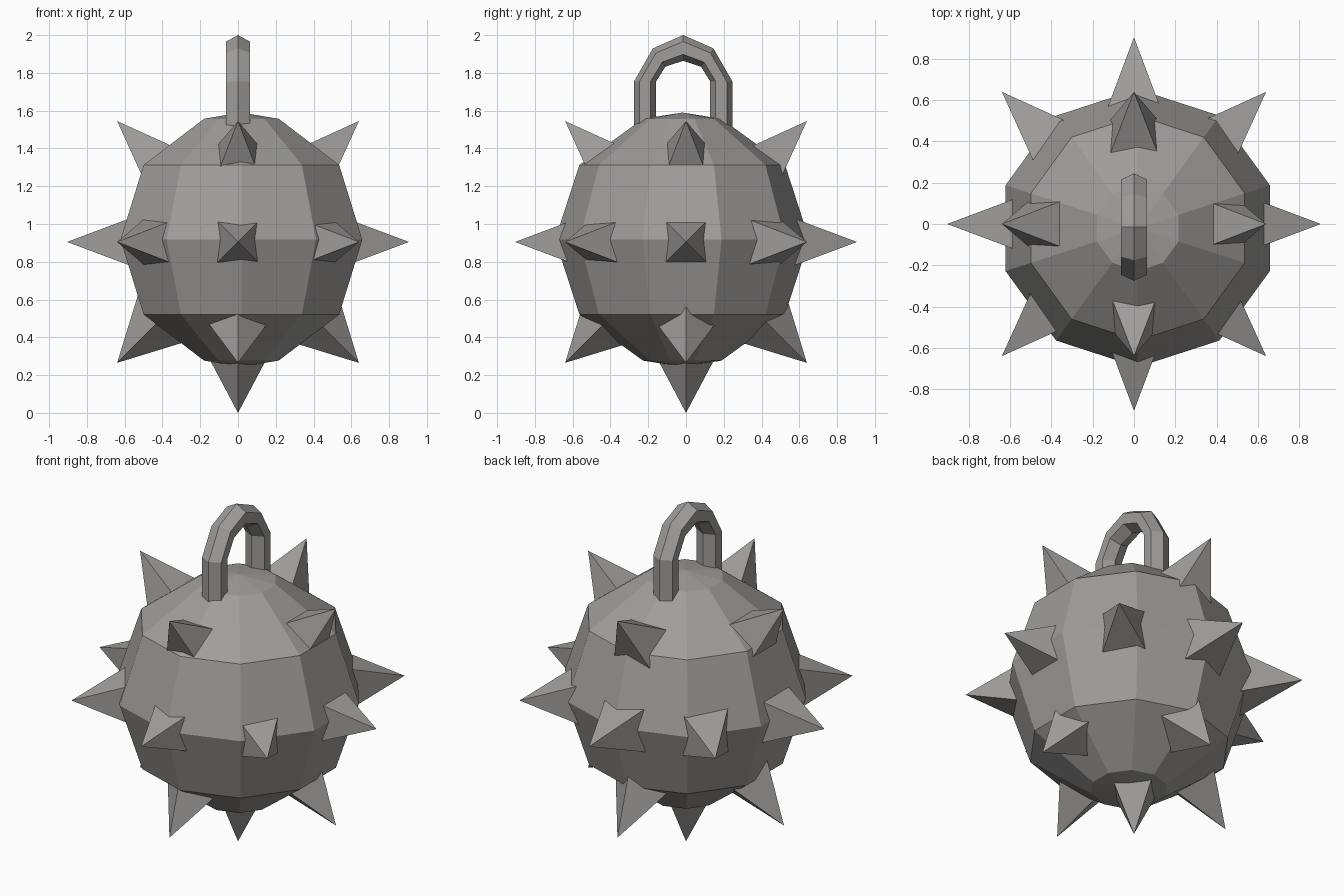
import bpy, bmesh, math
from mathutils import Vector

if "Cube" in bpy.data.objects:
    bpy.data.objects.remove(bpy.data.objects["Cube"])

iron = bpy.data.materials.new("dull_iron_grey")
iron.diffuse_color = (0.35, 0.34, 0.33, 1)
iron.use_nodes = True
iron.node_tree.nodes["Principled BSDF"].inputs["Base Color"].default_value = iron.diffuse_color


def finish(bm, name):
    bmesh.ops.recalc_face_normals(bm, faces=bm.faces)
    mesh = bpy.data.meshes.new(name)
    bm.to_mesh(mesh)
    bm.free()
    mesh.materials.append(iron)
    obj = bpy.data.objects.new(name, mesh)
    bpy.context.collection.objects.link(obj)
    return obj


def bridge(bm, a, b):
    n = len(a)
    for i in range(n):
        bm.faces.new((a[i], a[(i + 1) % n], b[(i + 1) % n], b[i]))


# Ball: ten sides, five rings and two shallow pole caps
R, CENTRE = 0.673, Vector((0.018, -0.02, 0.917))
bm = bmesh.new()
rings = []
for polar in (18, 54, 90, 126, 162):
    t = math.radians(polar)
    ring = []
    for i in range(10):
        a = math.radians(18 + 36 * i)
        p = Vector((math.sin(t) * math.cos(a), math.sin(t) * math.sin(a), math.cos(t)))
        ring.append(bm.verts.new(CENTRE + R * p))
    rings.append(ring)
for a, b in zip(rings, rings[1:]):
    bridge(bm, a, b)
for ring, sign in ((rings[0], 1), (rings[-1], -1)):
    pole = bm.verts.new(CENTRE + Vector((0, 0, sign * R)))
    for i in range(10):
        bm.faces.new((ring[i], ring[(i + 1) % 10], pole))
finish(bm, "ball")


# Spikes: four-sided pyramids pointing out of the ball
HUB, TIP, BASE, SLOPE = Vector((0, 0, 0.905)), 0.905, 0.55, 0.375


def spike(name, azimuth, elevation, twist=0):
    az, el = math.radians(azimuth), math.radians(elevation)
    d = Vector((math.cos(el) * math.cos(az), math.cos(el) * math.sin(az), math.sin(el)))
    side = Vector((-math.sin(az), math.cos(az), 0))
    up = d.cross(side)
    reach = (TIP - BASE) * SLOPE * math.sqrt(2)
    bm = bmesh.new()
    tip = bm.verts.new(HUB + d * TIP)
    corners = []
    for i in range(4):
        a = math.radians(45 + twist + 90 * i)
        corners.append(bm.verts.new(
            HUB + d * BASE + reach * (side * math.cos(a) + up * math.sin(a))))
    for i in range(4):
        bm.faces.new((corners[i], corners[(i + 1) % 4], tip))
    bm.faces.new(corners)
    finish(bm, name)


for i in range(8):
    spike(f"middle_spike_{i + 1}", 45 * i, 0)
for i in range(4):
    spike(f"upper_spike_{i + 1}", 90 * i, 45)
    spike(f"lower_spike_{i + 1}", 90 * i, -45, 45)
spike("bottom_spike", 0, -90, 45)


# Hanging loop: hexagonal bar swept over an arch, given by outer and inner (y, z)
half = [((-0.26, 1.47), (-0.143, 1.47)),
        ((-0.26, 1.755), (-0.143, 1.755)),
        ((-0.16, 1.93), (-0.094, 1.833))]
top = [((0, 2.0), (0, 1.864))]
mirrored = [((-o[0], o[1]), (-n[0], n[1])) for o, n in reversed(half)]
bm = bmesh.new()
sections = []
for o, n in half + top + mirrored:
    outer = Vector((0, o[0] - 0.015, o[1]))
    inner = Vector((0, n[0] - 0.015, n[1]))
    mid, arm = (outer + inner) / 2, (outer - inner) / 2
    ring = []
    for k in range(6):
        a = math.radians(60 * k)
        ring.append(bm.verts.new(
            mid + arm * math.cos(a) + Vector((0.072 * math.sin(a), 0, 0))))
    sections.append(ring)
for a, b in zip(sections, sections[1:]):
    bridge(bm, a, b)
bm.faces.new(sections[0])
bm.faces.new(sections[-1])
finish(bm, "hanging_loop")
